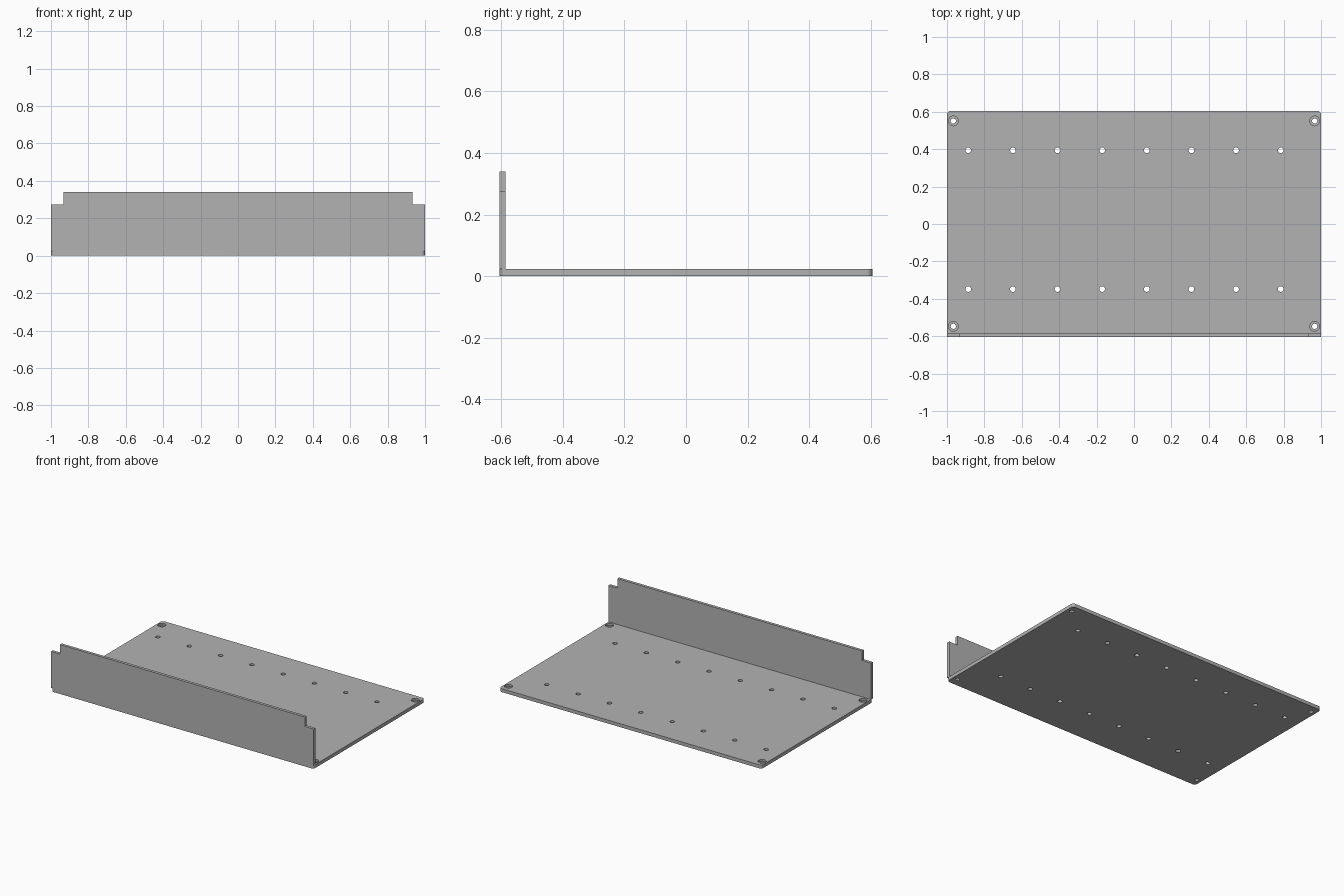
import bpy, bmesh, math

if "Cube" in bpy.data.objects:
    bpy.data.objects.remove(bpy.data.objects["Cube"], do_unlink=True)

W, D = 1.0, 0.605          # half width, half depth
T = 0.024                  # plate thickness
WALL_T, WALL_H = 0.02, 0.34
CORNER = 0.02

grey = bpy.data.materials.new("plain grey")
grey.use_nodes = True
colour = (0.45, 0.45, 0.45, 1)
grey.diffuse_color = colour
grey.node_tree.nodes["Principled BSDF"].inputs["Base Color"].default_value = colour


def add_object(name, bm):
    bmesh.ops.recalc_face_normals(bm, faces=bm.faces)
    mesh = bpy.data.meshes.new(name)
    bm.to_mesh(mesh)
    bm.free()
    mesh.materials.append(grey)
    obj = bpy.data.objects.new(name, mesh)
    bpy.context.collection.objects.link(obj)
    return obj


def prism(name, points, vec):
    """Extrude a closed outline along a vector."""
    bm = bmesh.new()
    face = bm.faces.new([bm.verts.new(p) for p in points])
    ext = bmesh.ops.extrude_face_region(bm, geom=[face])
    moved = [v for v in ext["geom"] if isinstance(v, bmesh.types.BMVert)]
    bmesh.ops.translate(bm, verts=moved, vec=vec)
    return add_object(name, bm)


def drill(target, name, centres, radius, z0, z1):
    """Cut vertical round holes between two heights."""
    bm = bmesh.new()
    for x, y in centres:
        made = bmesh.ops.create_cone(bm, cap_ends=True, segments=32,
                                     radius1=radius, radius2=radius, depth=z1 - z0)
        bmesh.ops.translate(bm, verts=made["verts"], vec=(x, y, (z0 + z1) / 2))
    cutter = add_object(name, bm)
    cutter.hide_render = True
    mod = target.modifiers.new(name, 'BOOLEAN')
    mod.operation = 'DIFFERENCE'
    mod.solver = 'EXACT'
    mod.object = cutter
    bpy.context.view_layer.objects.active = target
    bpy.ops.object.modifier_apply(modifier=name)
    bpy.data.objects.remove(cutter, do_unlink=True)


# Base plate with rounded corners
outline = []
for i, (sx, sy) in enumerate([(1, 1), (-1, 1), (-1, -1), (1, -1)]):
    for k in range(9):
        a = math.pi / 2 * (i + k / 8)
        outline.append((sx * (W - CORNER) + CORNER * math.cos(a),
                        sy * (D - CORNER) + CORNER * math.sin(a), 0))
plate = prism("base_plate", outline, (0, 0, T))

# Two rows of mounting holes and four counterbored corner holes
rows = [(-0.886 + 0.2386 * i, y) for i in range(8) for y in (-0.348, 0.394)]
corners = [(x, y) for x in (-0.966, 0.966) for y in (-0.547, 0.551)]
drill(plate, "row_hole_cutter", rows, 0.015, -0.1, 0.1)
drill(plate, "corner_hole_cutter", corners, 0.014, -0.1, 0.1)
drill(plate, "counterbore_cutter", corners, 0.026, T / 2, 0.1)

# Front wall with notched upper corners
half = [(W, T), (W, 0.275), (0.933, 0.275), (0.933, WALL_H)]
profile = half + [(-x, z) for x, z in reversed(half)]
wall = prism("front_wall", [(x, -D, z) for x, z in profile], (0, WALL_T, 0))

# Smooth the hole walls and rounded corners, keep edges sharp
bpy.ops.object.select_all(action='DESELECT')
plate.select_set(True)
bpy.context.view_layer.objects.active = plate
bpy.ops.object.shade_smooth_by_angle(angle=math.radians(30))
